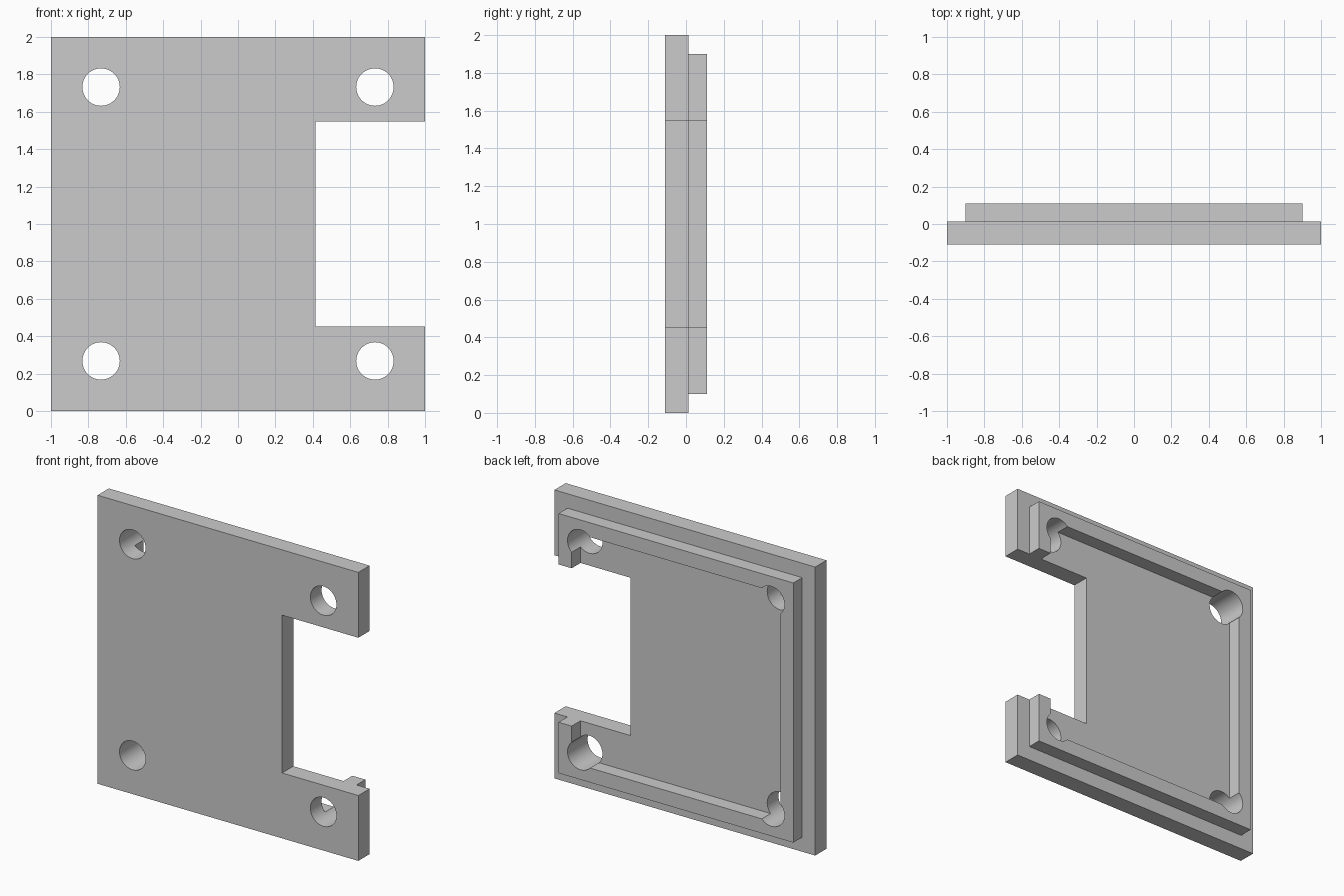
import bpy
import math

if "Cube" in bpy.data.objects:
    bpy.data.objects.remove(bpy.data.objects["Cube"])

BACK, STEP = 0.11, 0.013      # half depth, and where the rim meets the plate


def box(name, x, y, z):
    bpy.ops.mesh.primitive_cube_add(
        size=1, location=[sum(r) / 2 for r in (x, y, z)])
    ob = bpy.context.object
    ob.name = name
    ob.scale = [r[1] - r[0] for r in (x, y, z)]
    bpy.ops.object.transform_apply(location=True, rotation=True, scale=True)
    return ob


def combine(target, tool, operation):
    mod = target.modifiers.new(operation.title(), 'BOOLEAN')
    mod.operation = operation
    mod.solver = 'EXACT'
    mod.object = tool
    bpy.context.view_layer.objects.active = target
    bpy.ops.object.modifier_apply(modifier=mod.name)
    bpy.data.objects.remove(tool, do_unlink=True)


# Base plate
panel = box("cover_plate", (-1, 1), (-BACK, STEP), (0, 2))

# Raised locating rim on the back, sunk into the plate for a clean union
rim = box("rim", (-0.9, 0.9), (-0.03, BACK), (0.1, 1.9))
combine(rim, box("rim_opening", (-0.8, 0.8), (-0.3, 0.3), (0.2, 1.8)), 'DIFFERENCE')
combine(panel, rim, 'UNION')

# Side notch through plate and rim
combine(panel, box("notch", (0.415, 1.2), (-0.3, 0.3), (0.453, 1.547)), 'DIFFERENCE')

# Four corner screw holes that bite into the rim
for x in (-0.732, 0.732):
    for z in (0.268, 1.732):
        bpy.ops.mesh.primitive_cylinder_add(
            vertices=48, radius=0.1, depth=0.6,
            location=(x, 0, z), rotation=(math.pi / 2, 0, 0))
        combine(panel, bpy.context.object, 'DIFFERENCE')

# Smooth hole walls, crisp edges elsewhere
bpy.ops.object.select_all(action='DESELECT')
panel.select_set(True)
bpy.context.view_layer.objects.active = panel
bpy.ops.object.shade_smooth_by_angle(angle=math.radians(30))
